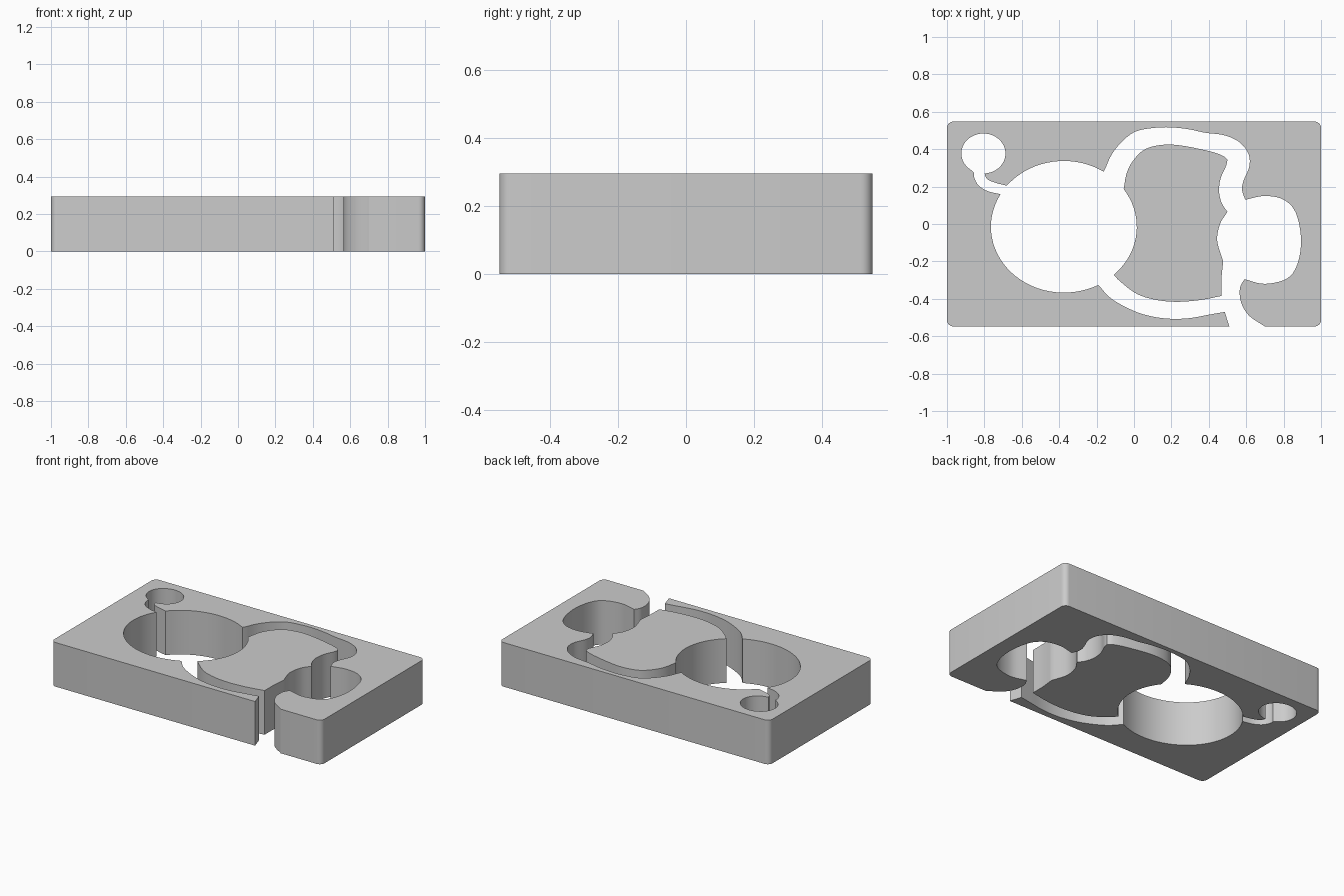
import bpy, bmesh
from math import sin, cos, radians
from mathutils import Vector

HEIGHT = 0.295
HALF_X, HALF_Y, CORNER = 1.0, 0.548, 0.035

cube = bpy.data.objects.get("Cube")
if cube:
    bpy.data.objects.remove(cube, do_unlink=True)

grey = bpy.data.materials.new("light grey")
grey.use_nodes = True
colour = (0.6, 0.6, 0.6, 1)
grey.diffuse_color = colour
grey.node_tree.nodes["Principled BSDF"].inputs["Base Color"].default_value = colour


def arc(centre, radii, start, end, steps):
    """Points along an ellipse between two angles in degrees."""
    angles = [radians(start + (end - start) * i / steps) for i in range(steps + 1)]
    return [Vector((centre[0] + radii[0] * cos(a), centre[1] + radii[1] * sin(a)))
            for a in angles]


def smooth(points, steps=5):
    """Smooth curve passing through every point, with open ends."""
    p = [Vector(q) for q in points]
    p = [2 * p[0] - p[1]] + p + [2 * p[-1] - p[-2]]
    out = []
    for a, b, c, d in zip(p, p[1:], p[2:], p[3:]):
        for i in range(steps):
            t = i / steps
            out.append(0.5 * (2 * b + (c - a) * t + (2 * a - 5 * b + 4 * c - d) * t ** 2
                              + (3 * b - a - 3 * c + d) * t ** 3))
    return out + [p[-2]]


def slab(name, *sections):
    """Join outline sections into one loop and extrude it upwards."""
    loop = []
    for section in sections:
        for point in section:
            point = Vector(point)
            if not loop or (point - loop[-1]).length > 0.006:
                loop.append(point)
    bm = bmesh.new()
    base = bm.faces.new([bm.verts.new((p.x, p.y, 0)) for p in loop])
    top = bmesh.ops.extrude_face_region(bm, geom=[base], use_keep_orig=True)
    bmesh.ops.translate(bm, vec=(0, 0, HEIGHT),
                        verts=[v for v in top["geom"] if isinstance(v, bmesh.types.BMVert)])
    bmesh.ops.recalc_face_normals(bm, faces=bm.faces)
    mesh = bpy.data.meshes.new(name)
    bm.to_mesh(mesh)
    bm.free()
    mesh.materials.append(grey)
    obj = bpy.data.objects.new(name, mesh)
    bpy.context.collection.objects.link(obj)
    bpy.ops.object.select_all(action="DESELECT")
    obj.select_set(True)
    bpy.context.view_layer.objects.active = obj
    bpy.ops.object.shade_smooth_by_angle(angle=radians(30))


def large_hole(start, end, steps):
    return arc((-0.375, -0.015), (0.39, 0.352), start, end, steps)


# Outer rectangle with rounded corners
rim = []
for sx, sy, start in ((1, -1, -90), (1, 1, 0), (-1, 1, 90), (-1, -1, 180)):
    centre = (sx * (HALF_X - CORNER), sy * (HALF_Y - CORNER))
    rim += arc(centre, (CORNER, CORNER), start, start + 90, 6)

# Channel walls of the frame
mouth = [(0.51, -HALF_Y), (0.485, -0.47)]
lower_wall = smooth([(0.485, -0.47), (0.4, -0.485), (0.3, -0.503), (0.2, -0.507),
                     (0.1, -0.495), (0, -0.465), (-0.12, -0.4), (-0.19, -0.326)])
hook_outer = smooth([(-0.715, 0.16), (-0.78, 0.175), (-0.83, 0.205),
                     (-0.855, 0.25), (-0.854, 0.28)])
small_hole = arc((-0.805, 0.377), (0.118, 0.107), 245, -87, 36)
hook_inner = smooth([(-0.8, 0.27), (-0.785, 0.24), (-0.74, 0.22), (-0.68, 0.205)])
upper_wall = smooth([(-0.16, 0.28), (-0.12, 0.37), (-0.06, 0.445), (0.01, 0.495),
                     (0.1, 0.513), (0.19, 0.517), (0.29, 0.507), (0.38, 0.488),
                     (0.48, 0.475), (0.56, 0.44), (0.61, 0.38), (0.617, 0.31),
                     (0.585, 0.23), (0.578, 0.18), (0.595, 0.13)])
pocket_wall = smooth([(0.595, 0.13), (0.7, 0.15), (0.8, 0.13), (0.865, 0.06),
                      (0.893, -0.08), (0.875, -0.21), (0.82, -0.29),
                      (0.7, -0.32), (0.59, -0.295)])
lip = smooth([(0.59, -0.295), (0.566, -0.345), (0.573, -0.42),
              (0.615, -0.49), (0.7, -HALF_Y)])

slab("frame", rim, mouth, lower_wall, large_hole(-62, -209.7, 30), hook_outer,
     small_hole, hook_inner, large_hole(141, 57, 18), upper_wall, pocket_wall, lip)

# Loose island between the channels
island_top = smooth([(-0.055, 0.19), (-0.038, 0.275), (0, 0.345), (0.06, 0.4),
                     (0.15, 0.423), (0.25, 0.42), (0.4, 0.39), (0.47, 0.367), (0.5, 0.345)])
island_neck = smooth([(0.5, 0.345), (0.492, 0.31), (0.462, 0.24),
                      (0.455, 0.17), (0.47, 0.11), (0.5, 0.065)])
island_pocket = smooth([(0.5, 0.065), (0.46, 0), (0.445, -0.09), (0.477, -0.2)])
island_foot = smooth([(0.477, -0.2), (0.468, -0.29), (0.467, -0.385)])
island_base = smooth([(0.467, -0.385), (0.35, -0.407), (0.22, -0.416), (0.1, -0.402),
                      (0, -0.365), (-0.11, -0.276)])

slab("island", large_hole(-47, 35, 18), island_top, island_neck,
     island_pocket, island_foot, island_base[:-1])
